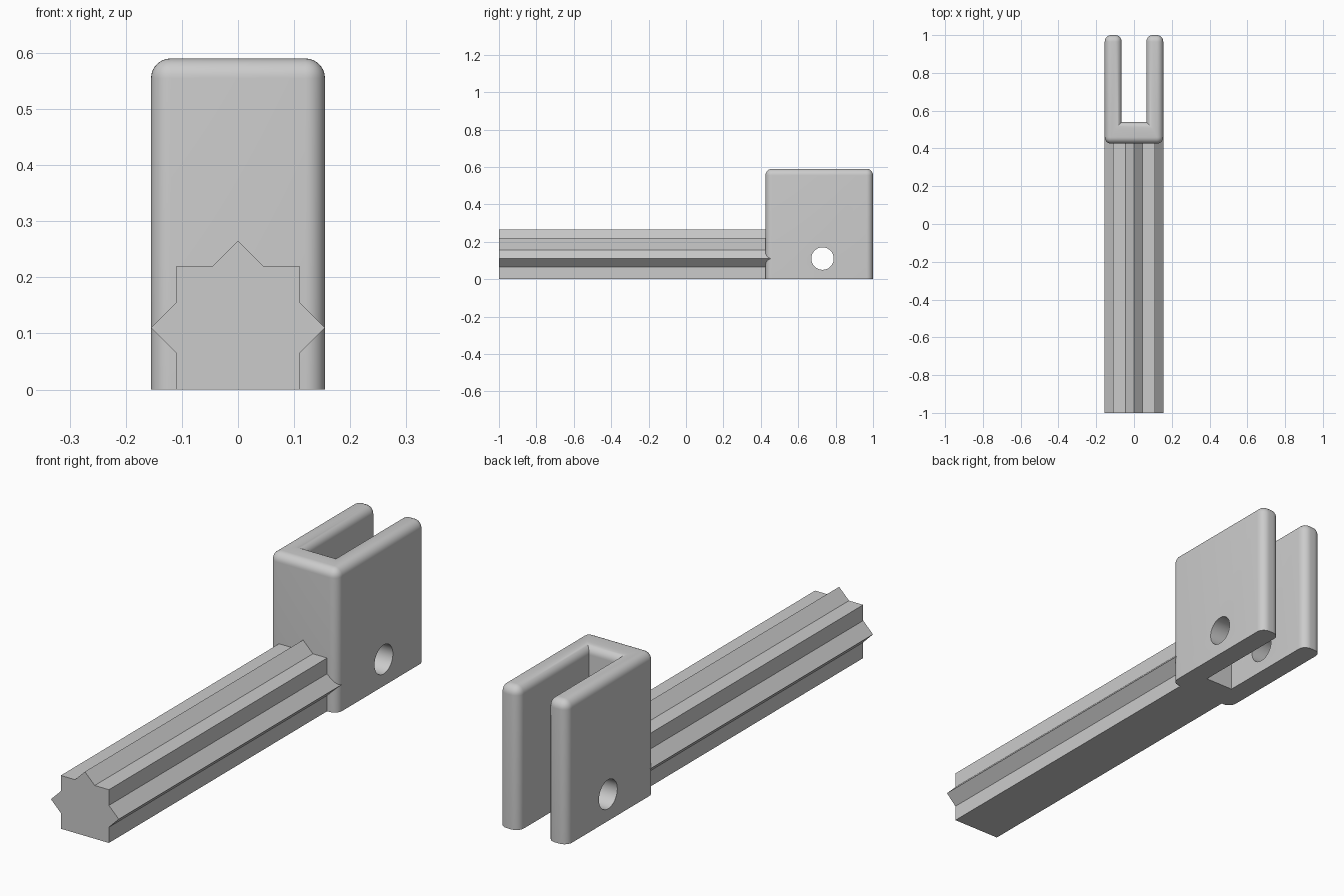
import bpy, bmesh, math

cube = bpy.data.objects.get("Cube")
if cube:
    bpy.data.objects.remove(cube)

grey = bpy.data.materials.new("plain grey")
grey.use_nodes = True
color = (0.6, 0.6, 0.6, 1)
grey.diffuse_color = color
grey.node_tree.nodes["Principled BSDF"].inputs["Base Color"].default_value = color


def extrude(name, outline, to_point, offset):
    """Solid prism from a 2D outline; returns the object and its open bmesh."""
    bm = bmesh.new()
    face = bm.faces.new([bm.verts.new(to_point(a, b)) for a, b in outline])
    result = bmesh.ops.extrude_face_region(bm, geom=[face])
    moved = [v for v in result["geom"] if isinstance(v, bmesh.types.BMVert)]
    bmesh.ops.translate(bm, verts=moved, vec=offset)
    bmesh.ops.recalc_face_normals(bm, faces=bm.faces)
    mesh = bpy.data.meshes.new(name)
    mesh.materials.append(grey)
    obj = bpy.data.objects.new(name, mesh)
    bpy.context.collection.objects.link(obj)
    return obj, bm


def mirrored(half):
    return half + [(-a, b) for a, b in reversed(half)]


# Ribbed bar: square section with pointed ribs on both sides and the top
half = [(0.11, 0), (0.11, 0.065), (0.155, 0.11), (0.11, 0.155),
        (0.11, 0.22), (0.045, 0.22)]
section = half + [(0, 0.265)] + [(-x, z) for x, z in reversed(half)]
bar, bm = extrude("ribbed_bar", section, lambda x, z: (x, -1, z), (0, 1.46, 0))
bm.to_mesh(bar.data)
bm.free()

# Fork: U-shaped block with rounded edges, square at the base and slot corners
HEIGHT, SLOT_END = 0.59, 0.54
outline = mirrored([(0.155, 0.425), (0.155, 1), (0.065, 1), (0.065, SLOT_END)])
fork, bm = extrude("fork_bracket", outline, lambda x, y: (x, y, 0), (0, 0, HEIGHT))


def is_rounded(edge):
    a, b = (v.co for v in edge.verts)
    on_top = min(a.z, b.z) > HEIGHT - 0.01
    upright = abs(a.z - b.z) > 0.1
    return on_top or (upright and abs(a.y - SLOT_END) > 0.01)


bmesh.ops.bevel(bm, geom=[e for e in bm.edges if is_rounded(e)], offset=0.035,
                segments=8, profile=0.5, affect="EDGES", clamp_overlap=True)
bm.to_mesh(fork.data)
bm.free()

# Pin hole through both arms
bpy.ops.mesh.primitive_cylinder_add(vertices=48, radius=0.06, depth=1,
                                    location=(0, 0.73, 0.11),
                                    rotation=(0, math.pi / 2, 0))
cutter = bpy.context.object
cutter.name = "pin_hole_cutter"
cutter.hide_render = True
cutter.data.materials.append(grey)
hole = fork.modifiers.new("pin hole", "BOOLEAN")
hole.operation = "DIFFERENCE"
hole.solver = "EXACT"
hole.object = cutter

bpy.ops.object.select_all(action="DESELECT")
fork.select_set(True)
bpy.context.view_layer.objects.active = fork
bpy.ops.object.modifier_apply(modifier=hole.name)
bpy.data.objects.remove(cutter)
bpy.ops.object.shade_smooth_by_angle(angle=math.radians(30))
